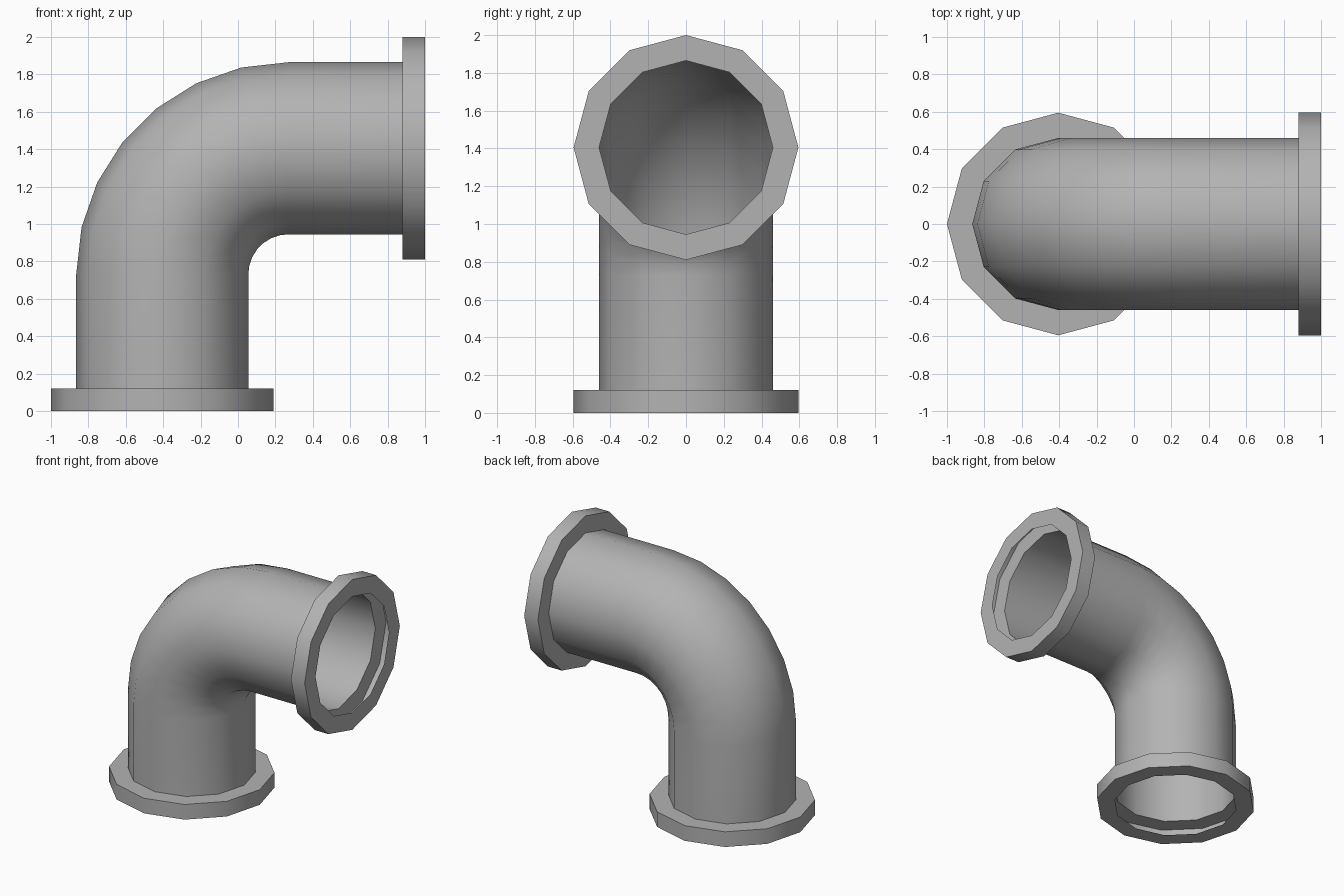
import bpy
import bmesh
from math import sin, cos, pi, radians
from mathutils import Vector

if "Cube" in bpy.data.objects:
    bpy.data.objects.remove(bpy.data.objects["Cube"])

SIDES = 12
BEND_STEPS = 7
PIPE_R, FLANGE_R, THICK = 0.46, 0.595, 0.12
AXIS_X, AXIS_Z = -0.405, 1.405        # axes of the upright and level runs
BEND_R = 0.675                        # centreline radius of the elbow

# Dark grey metal
metal = bpy.data.materials.new("dark_grey")
metal.diffuse_color = (0.45, 0.45, 0.45, 1)
metal.use_nodes = True
metal.node_tree.nodes["Principled BSDF"].inputs["Base Color"].default_value = metal.diffuse_color


def loft(name, sections):
    """Skin rings given as (x, z, heading angle, radius); open at both ends."""
    bm = bmesh.new()
    rings = []
    for x, z, a, r in sections:
        n = Vector((cos(a), 0, -sin(a)))
        y = Vector((0, 1, 0))
        c = Vector((x, 0, z))
        rings.append([bm.verts.new(c + r * (n * cos(2 * pi * i / SIDES) + y * sin(2 * pi * i / SIDES)))
                      for i in range(SIDES)])
    for lo, hi in zip(rings, rings[1:]):
        for i in range(SIDES):
            j = (i + 1) % SIDES
            bm.faces.new((lo[i], lo[j], hi[j], hi[i]))
    mesh = bpy.data.meshes.new(name)
    bm.to_mesh(mesh)
    bm.free()
    mesh.materials.append(metal)
    obj = bpy.data.objects.new(name, mesh)
    bpy.context.collection.objects.link(obj)
    bpy.ops.object.select_all(action='DESELECT')
    obj.select_set(True)
    bpy.context.view_layer.objects.active = obj
    bpy.ops.object.shade_smooth_by_angle(angle=radians(40))
    return obj


# Thin-walled pipe: upright run, quarter bend, level run
cx, cz = AXIS_X + BEND_R, AXIS_Z - BEND_R
path = [(AXIS_X, THICK, 0, PIPE_R)]
for k in range(BEND_STEPS + 1):
    a = pi / 2 * k / BEND_STEPS
    path.append((cx - BEND_R * cos(a), cz + BEND_R * sin(a), a, PIPE_R))
path.append((1 - THICK, AXIS_Z, pi / 2, PIPE_R))
loft("elbow_pipe", path)

# Hollow flange collars: end face, rim and back face, open towards the bore
collar = [(0, PIPE_R), (0, FLANGE_R), (THICK, FLANGE_R), (THICK, PIPE_R)]
loft("bottom_flange", [(AXIS_X, d, 0, r) for d, r in collar])
loft("side_flange", [(1 - THICK + d, AXIS_Z, pi / 2, r) for d, r in
                     [(0, PIPE_R), (0, FLANGE_R), (THICK, FLANGE_R), (THICK, PIPE_R)]])
